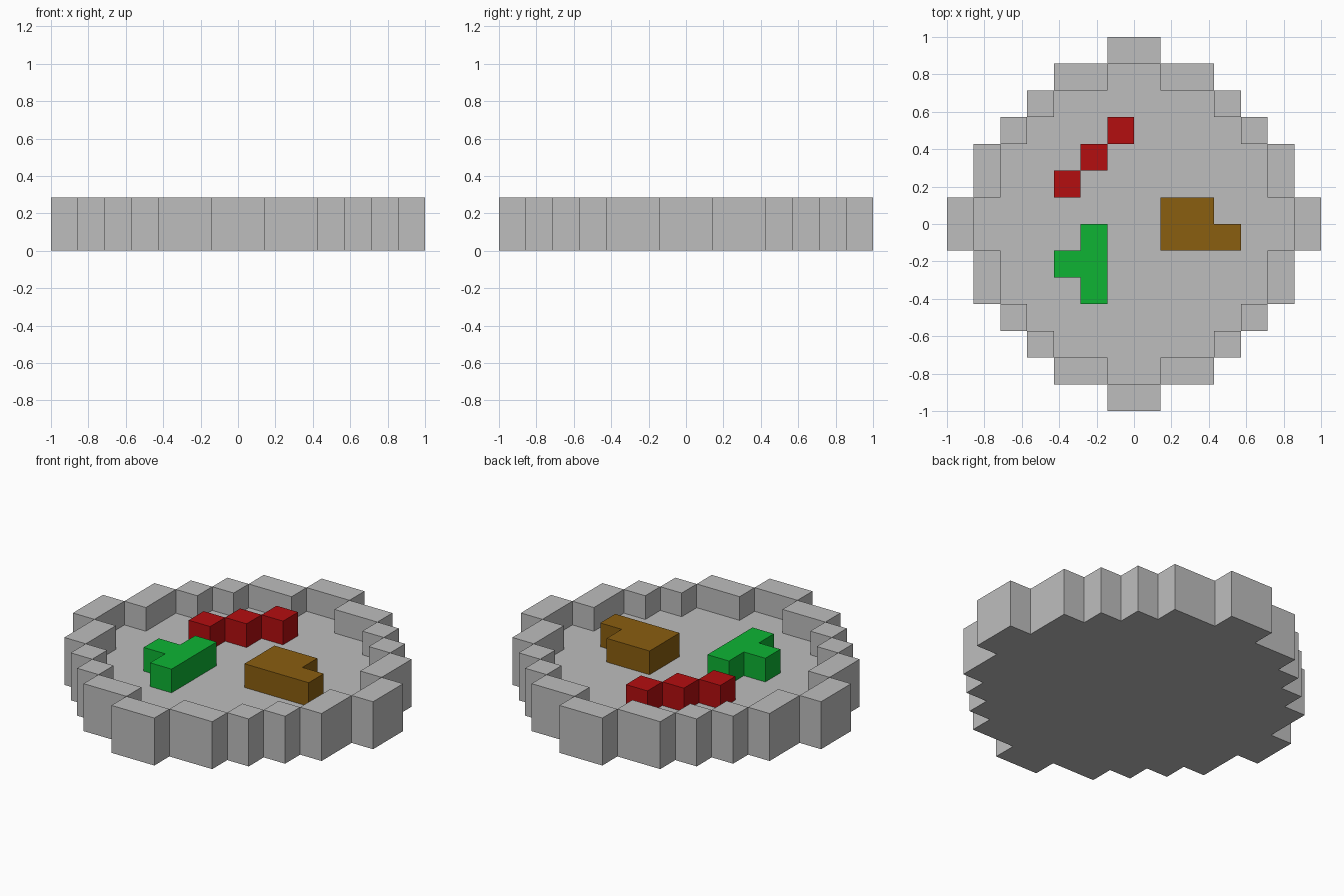
import bpy
import bmesh
import math

cube = bpy.data.objects.get("Cube")
if cube:
    bpy.data.objects.remove(cube, do_unlink=True)

U = 1 / 7  # size of one block


def make_material(name, srgb):
    """Flat material from 0-255 display values, stored as linear."""
    rgb = [((c / 255 + 0.055) / 1.055) ** 2.4 for c in srgb]
    mat = bpy.data.materials.new(name)
    mat.use_nodes = True
    mat.diffuse_color = (*rgb, 1)
    bsdf = mat.node_tree.nodes["Principled BSDF"]
    bsdf.inputs["Base Color"].default_value = (*rgb, 1)
    bsdf.inputs["Roughness"].default_value = 0.8
    return mat


def block_part(name, heights, base, mat, closed=True):
    """Clean blocky solid from {(column, row): top level}, standing on base."""
    bm = bmesh.new()

    def face(*points):
        bm.faces.new([bm.verts.new([c * U for c in p]) for p in points])

    for (i, j), top in heights.items():
        ring = [(i, j), (i + 1, j), (i + 1, j + 1), (i, j + 1)]
        face(*[(x, y, top) for x, y in ring])
        if closed:
            face(*[(x, y, base) for x, y in reversed(ring)])
        # side faces only where the neighbour is lower
        for k, (di, dj) in enumerate([(0, -1), (1, 0), (0, 1), (-1, 0)]):
            low = heights.get((i + di, j + dj), base)
            if low < top:
                a, b = ring[k], ring[(k + 1) % 4]
                face((*a, low), (*b, low), (*b, top), (*a, top))
    bmesh.ops.remove_doubles(bm, verts=bm.verts[:], dist=1e-4)
    bmesh.ops.dissolve_limit(bm, angle_limit=math.radians(1),
                             verts=bm.verts[:], edges=bm.edges[:])
    mesh = bpy.data.meshes.new(name)
    bm.to_mesh(mesh)
    bm.free()
    mesh.materials.append(mat)
    obj = bpy.data.objects.new(name, mesh)
    bpy.context.collection.objects.link(obj)
    return obj


grey = make_material("stone grey", (190, 190, 190))
red = make_material("deep red", (180, 14, 16))
green = make_material("bright green", (14, 180, 52))
brown = make_material("golden brown", (138, 94, 16))

# Round stepped dish: half widths per row, counted outward from the middle
outer = [7, 6, 6, 5, 4, 3, 1]
inner = [6, 5, 5, 4, 3, 1, 0]
dish = {}
for j in range(-7, 7):
    row = j if j >= 0 else -j - 1
    for i in range(-outer[row], outer[row]):
        on_floor = -inner[row] <= i < inner[row]
        dish[i, j] = 1 if on_floor else 2
block_part("dish", dish, 0, grey)

# Pieces standing on the dish floor
pieces = {
    "green_t_piece": (green, [(-2, -3), (-2, -2), (-2, -1), (-3, -2)]),
    "brown_piece": (brown, [(1, -1), (2, -1), (3, -1), (1, 0), (2, 0)]),
    "red_diagonal_piece": (red, [(-3, 1), (-2, 2), (-1, 3)]),
}
for name, (mat, cells) in pieces.items():
    block_part(name, {c: 2 for c in cells}, 1, mat, closed=False)
